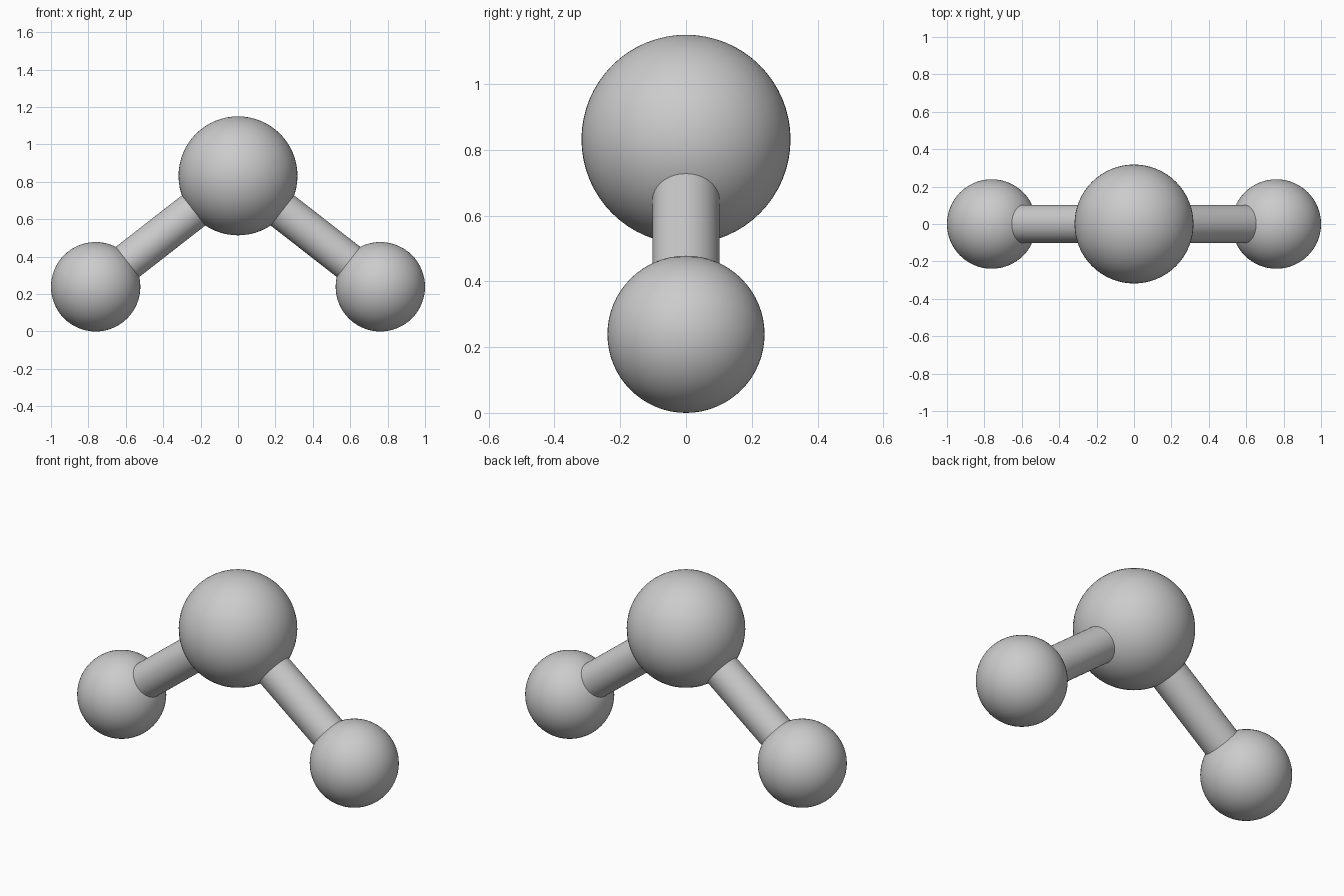
import bpy
from mathutils import Vector

cube = bpy.data.objects.get("Cube")
if cube:
    bpy.data.objects.remove(cube, do_unlink=True)

GREY = (0.6, 0.6, 0.6, 1.0)
grey = bpy.data.materials.new("plain_grey")
grey.use_nodes = True
grey.diffuse_color = GREY
grey.node_tree.nodes["Principled BSDF"].inputs["Base Color"].default_value = GREY


def finish(name):
    obj = bpy.context.object
    obj.name = name
    obj.data.materials.append(grey)
    bpy.ops.object.shade_smooth_by_angle()
    return obj


def ball(name, center, radius):
    bpy.ops.mesh.primitive_uv_sphere_add(segments=64, ring_count=32, radius=radius, location=center)
    return finish(name)


def rod(name, start, end, radius):
    axis = end - start
    bpy.ops.mesh.primitive_cylinder_add(vertices=48, radius=radius, depth=axis.length,
                                        location=(start + end) / 2,
                                        rotation=axis.to_track_quat("Z", "Y").to_euler())
    return finish(name)


# Large middle ball
middle = Vector((0, 0, 0.832))
ball("middle_ball", middle, 0.318)

# Small ball and connecting rod on each side
for side, sign in (("left", 1), ("right", -1)):
    end = Vector((sign * 0.761, 0, 0.239))
    ball(side + "_ball", end, 0.239)
    rod(side + "_rod", middle, end, 0.102)
